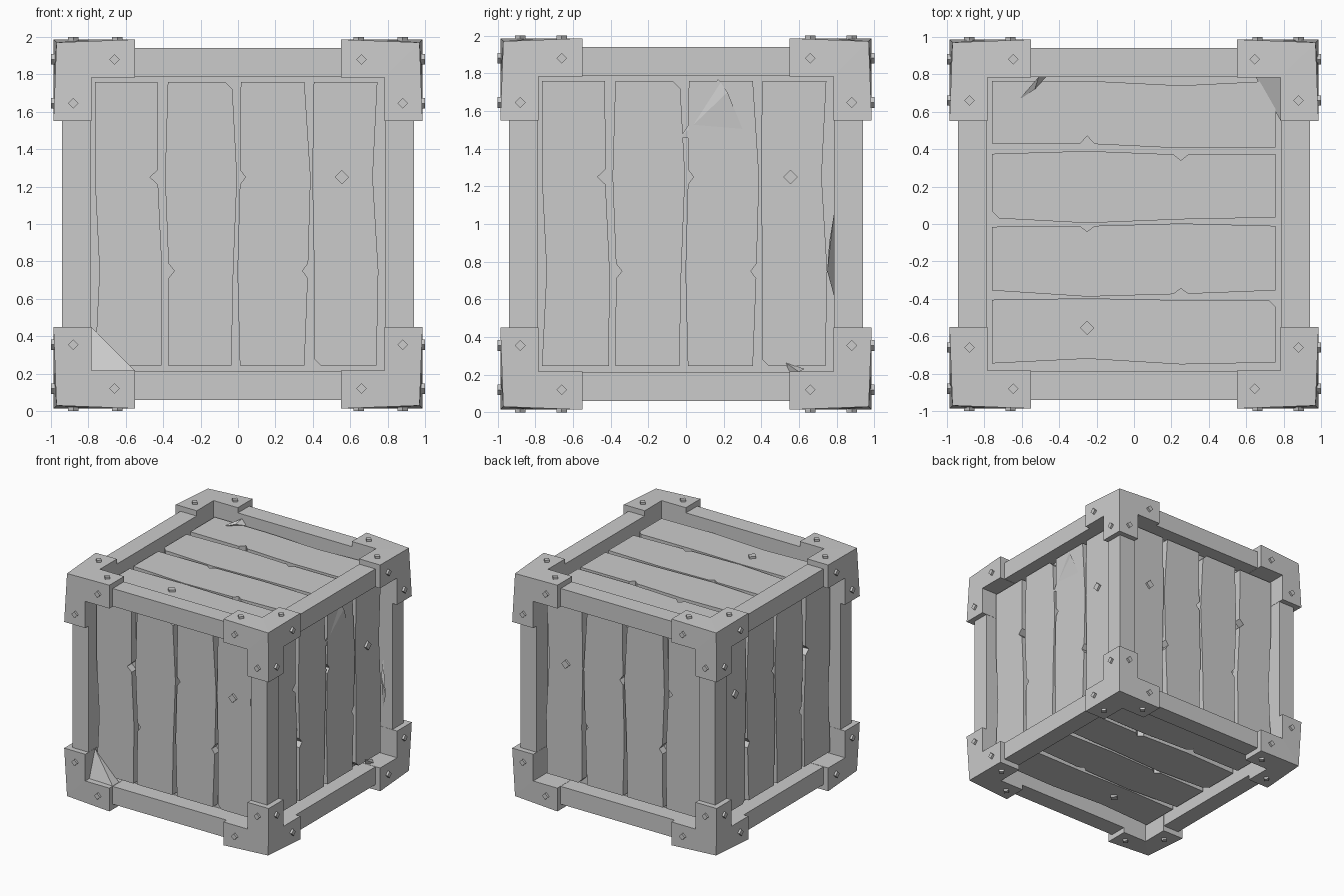
import bpy, bmesh
from mathutils import Vector
from itertools import product

if "Cube" in bpy.data.objects:
    bpy.data.objects.remove(bpy.data.objects["Cube"])

UP = Vector((0, 0, 1))          # model is designed around the origin, then lifted by 1
BEAM_IN, BEAM_OUT = 0.785, 0.94
PLANK = 0.855


def finish(name, bm):
    bmesh.ops.recalc_face_normals(bm, faces=bm.faces)
    bmesh.ops.translate(bm, verts=bm.verts, vec=UP)
    me = bpy.data.meshes.new(name)
    bm.to_mesh(me)
    bm.free()
    ob = bpy.data.objects.new(name, me)
    bpy.context.collection.objects.link(ob)
    return ob


def box(bm, lo, hi):
    lo, hi = Vector(lo), Vector(hi)
    vs = bmesh.ops.create_cube(bm, size=1)['verts']
    for v in vs:
        v.co = Vector((lo[i] + hi[i]) / 2 + v.co[i] * abs(hi[i] - lo[i]) for i in range(3))


def prism(bm, outline, place, d0, d1):
    """Extrude a flat outline between two depths, placed on a crate side."""
    a = [bm.verts.new(place(u, v, d0)) for u, v in outline]
    b = [bm.verts.new(place(u, v, d1)) for u, v in outline]
    n = len(a)
    bm.faces.new(a)
    bm.faces.new(b[::-1])
    for i in range(n):
        bm.faces.new((a[i], a[(i + 1) % n], b[(i + 1) % n], b[i]))


def diamond(u, v, r):
    return [(u + r, v), (u, v + r), (u - r, v), (u, v - r)]


def hull(name, points):
    bm = bmesh.new()
    vs = [bm.verts.new(p) for p in points]
    bmesh.ops.convex_hull(bm, input=vs)
    finish(name, bm)


# inner box behind the planks
bm = bmesh.new()
box(bm, (-0.79,) * 3, (0.79,) * 3)
finish("inner_box", bm)

# twelve frame beams
bm = bmesh.new()
for axis in range(3):
    for s, t in product((-1, 1), repeat=2):
        lo, hi = [0] * 3, [0] * 3
        lo[axis], hi[axis] = -BEAM_OUT, BEAM_OUT
        for k, sg in (((axis + 1) % 3, s), ((axis + 2) % 3, t)):
            lo[k], hi[k] = sg * BEAM_IN, sg * BEAM_OUT
        box(bm, lo, hi)
finish("frame_beams", bm)

# worn plank outlines for one side (u across, v along)
PLANKS = [
    [(-.765, .76), (-.765, .25), (-.74, -.25), (-.765, -.755), (-.41, -.755),
     (-.405, -.25), (-.427, .21), (-.47, .25), (-.427, .29), (-.43, .76)],
    [(-.375, .76), (-.39, .25), (-.372, -.21), (-.34, -.25), (-.372, -.29), (-.375, -.755),
     (-.035, -.755), (-.025, -.25), (-.005, .25), (-.03, .72), (-.07, .76)],
    [(.015, .76), (.01, .29), (.04, .25), (.01, .21), (-.003, -.25), (.01, -.755),
     (.355, -.755), (.373, -.29), (.345, -.25), (.375, -.21), (.388, .25), (.355, .76)],
    [(.405, .76), (.397, .25), (.407, -.25), (.405, -.72), (.44, -.755),
     (.74, -.755), (.75, -.25), (.72, .25), (.745, .76)],
]
SIDES = {
    "front": lambda u, v, d: (u, -d, v),
    "back": lambda u, v, d: (u, d, v),
    "right": lambda u, v, d: (d, u, v),
    "left": lambda u, v, d: (-d, u, v),
    "top": lambda u, v, d: (-v, -u, d),
    "bottom": lambda u, v, d: (-v, -u, -d),
}
for side, place in SIDES.items():
    # planks
    bm = bmesh.new()
    for outline in PLANKS:
        prism(bm, outline, place, 0.78, PLANK)
    finish(side + "_planks", bm)
    # plank nail and corner bolts
    bm = bmesh.new()
    prism(bm, diamond(.555, .25, .038), place, 0.84, 0.873)
    for s, t in product((-1, 1), repeat=2):
        for u, v in ((.66, .88), (.88, .645)):
            prism(bm, diamond(s * u, t * v, .028), place, 0.95, 1.0)
    finish(side + "_bolts", bm)

# eight three-armed corner brackets with a slightly worn-down tip
END, IN, OUT, TIP = 0.55, 0.783, 0.986, 0.97
for n, sgn in enumerate(product((-1, 1), repeat=3)):
    bm = bmesh.new()
    for axis in range(3):
        def q(*pts):
            vs = []
            for p in pts:
                c = [0, 0, 0]
                for k in range(3):
                    c[(axis + k) % 3] = p[k] * sgn[(axis + k) % 3]
                vs.append(bm.verts.new(c))
            bm.faces.new(vs)
        # outer plate, split on the diagonal
        q((TIP, TIP, TIP), (END, OUT, OUT), (END, IN, OUT), (IN, IN, OUT))
        q((TIP, TIP, TIP), (IN, IN, OUT), (IN, END, OUT), (OUT, END, OUT))
        # inner walls and arm end
        q((END, IN, OUT), (IN, IN, OUT), (IN, IN, IN), (END, IN, IN))
        q((END, OUT, IN), (IN, OUT, IN), (IN, IN, IN), (END, IN, IN))
        q((END, OUT, OUT), (END, IN, OUT), (END, IN, IN), (END, OUT, IN))
    bmesh.ops.remove_doubles(bm, verts=bm.verts, dist=1e-4)
    finish("corner_bracket_%d" % (n + 1), bm)

# sagging inner corners and splinters
hull("front_corner_web", [(-.785, -.94, -.55), (-.785, -.85, -.55), (-.55, -.94, -.785),
                          (-.55, -.85, -.785), (-.785, -.85, -.785), (-.785, -.94, -.785),
                          (-.72, -.86, -.64)][1:5] + [(-.785, -.93, -.785)])
hull("top_corner_web", [(.785, .55, .85), (.65, .785, .85), (.785, .785, .93), (.785, .785, .84)])
hull("right_plank_dent", [(.85, -.03, .46), (.85, .17, .77), (.85, .33, .43), (.868, .22, .7)])
hull("right_edge_splinter", [(.85, .785, .05), (.9, .75, -.25), (.85, .785, -.38), (.85, .76, -.1)])
hull("right_foot_splinter", [(.85, .52, -.73), (.89, .6, -.785), (.85, .63, -.77), (.85, .55, -.785)])
hull("top_splinter", [(-.62, .66, .85), (-.47, .785, .85), (-.51, .785, .9), (-.53, .72, .87)])
